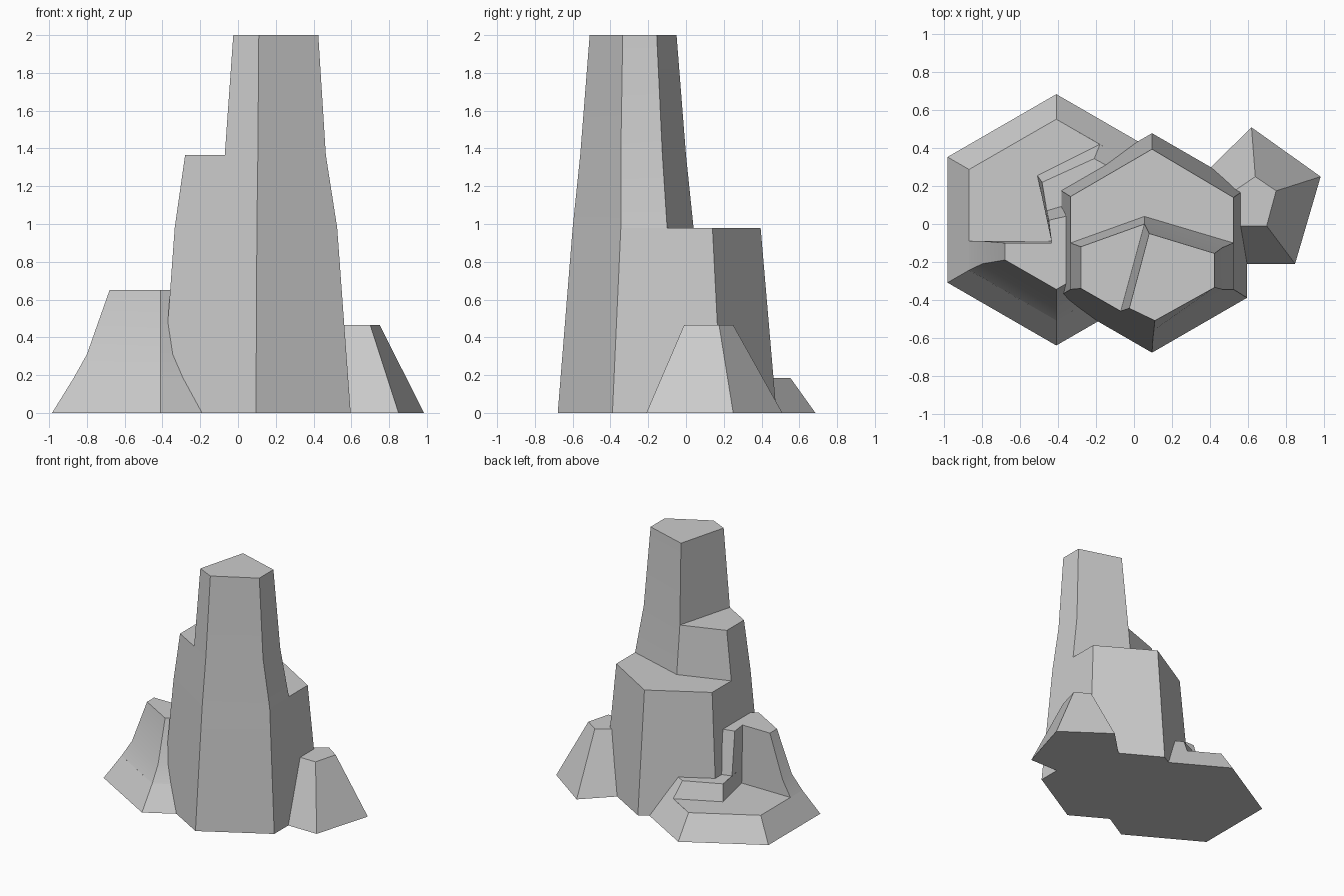
import bpy, math

if "Cube" in bpy.data.objects:
    bpy.data.objects.remove(bpy.data.objects["Cube"])


def build_rock(name, tiers, ledges=()):
    """tiers: (z0, outline0, z1, outline1) stacked upwards; ledges: (z, outline)."""
    verts, faces, index = [], [], {}

    def ids(outline, z):
        out = []
        for x, y in outline:
            key = (round(x, 4), round(y, 4), z)
            if key not in index:
                index[key] = len(verts)
                verts.append(key)
            out.append(index[key])
        return out

    for z0, low, z1, high in tiers:
        a, b = ids(low, z0), ids(high, z1)
        n = len(a)
        for i in range(n):
            j = (i + 1) % n
            faces.append((a[i], a[j], b[j], b[i]))
    faces.append(ids(tiers[0][1], tiers[0][0])[::-1])
    faces.append(ids(tiers[-1][3], tiers[-1][2]))
    for z, outline in ledges:
        faces.append(ids(outline, z))

    mesh = bpy.data.meshes.new(name)
    mesh.from_pydata(verts, [], faces)
    mesh.update()
    obj = bpy.data.objects.new(name, mesh)
    bpy.context.collection.objects.link(obj)
    bpy.ops.object.select_all(action='DESELECT')
    obj.select_set(True)
    bpy.context.view_layer.objects.active = obj
    bpy.ops.object.shade_smooth_by_angle(angle=math.radians(20))
    return obj


def hexagon(cx, cy, r):
    return [(cx + r * math.cos(math.radians(60 * i - 90)),
             cy + r * math.sin(math.radians(60 * i - 90))) for i in range(6)]


# Tall stepped column
shoulder = [(.105, -.56), (.465, -.345), (.465, -.125), (.055, 0), (-.28, -.12), (-.28, -.34)]
build_rock("tall_column", [
    (0, hexagon(.095, -.1, .579), .98,
     [(.1, -.6), (.525, -.345), (.525, .14), (.095, .395), (-.335, .145), (-.335, -.345)]),
    (.98, [(.1, -.6), (.525, -.345), (.525, -.1), (.055, .04), (-.335, -.1), (-.335, -.345)],
     1.365, shoulder),
    (1.365, shoulder[:4] + [(-.07, -.46)], 2,
     [(.11, -.51), (.425, -.335), (.425, -.155), (.08, -.05), (-.025, -.445)]),
], [
    (.98, [(.525, .14), (.095, .395), (-.335, .145), (-.335, -.1), (.055, .04), (.525, -.1)]),
    (1.365, [(.055, 0), (-.28, -.12), (-.28, -.34), (-.07, -.46)]),
])

# Wide stepped rock on the left
build_rock("left_stepped_rock", [
    (0, hexagon(-.41, .022, .663), .185, hexagon(-.41, .022, .531)),
    (.185, [(-.87, -.09), (-.87, -.243), (-.41, -.509), (.05, -.243), (.05, .288),
            (-.18, .42), (-.51, .255), (-.435, -.09)],
     .31, [(-.8, -.09), (-.8, -.21), (-.41, -.435), (-.02, -.21), (-.02, .24),
           (-.21, .345), (-.485, .22), (-.435, -.095)]),
    (.31, [(-.8, -.09), (-.8, -.21), (-.41, -.435), (-.02, -.21), (-.02, .2),
           (-.46, .07), (-.435, -.095)],
     .65, [(-.68, -.1), (-.68, -.19), (-.41, -.345), (-.14, -.19), (-.14, .09),
           (-.45, .02), (-.435, -.1)]),
], [
    (.185, [(-.41, .553), (-.87, .288), (-.87, -.09), (-.435, -.09), (-.51, .255), (-.18, .42)]),
    (.31, [(-.485, .22), (-.46, .07), (-.02, .2), (-.02, .24), (-.21, .345)]),
])

# Small five-sided rock on the right
build_rock("right_small_rock", [
    (0, [(.985, .25), (.62, .51), (.35, .245), (.42, -.21), (.85, -.21)],
     .465, [(.75, .175), (.64, .25), (.53, .175), (.56, -.01), (.7, -.01)]),
])
